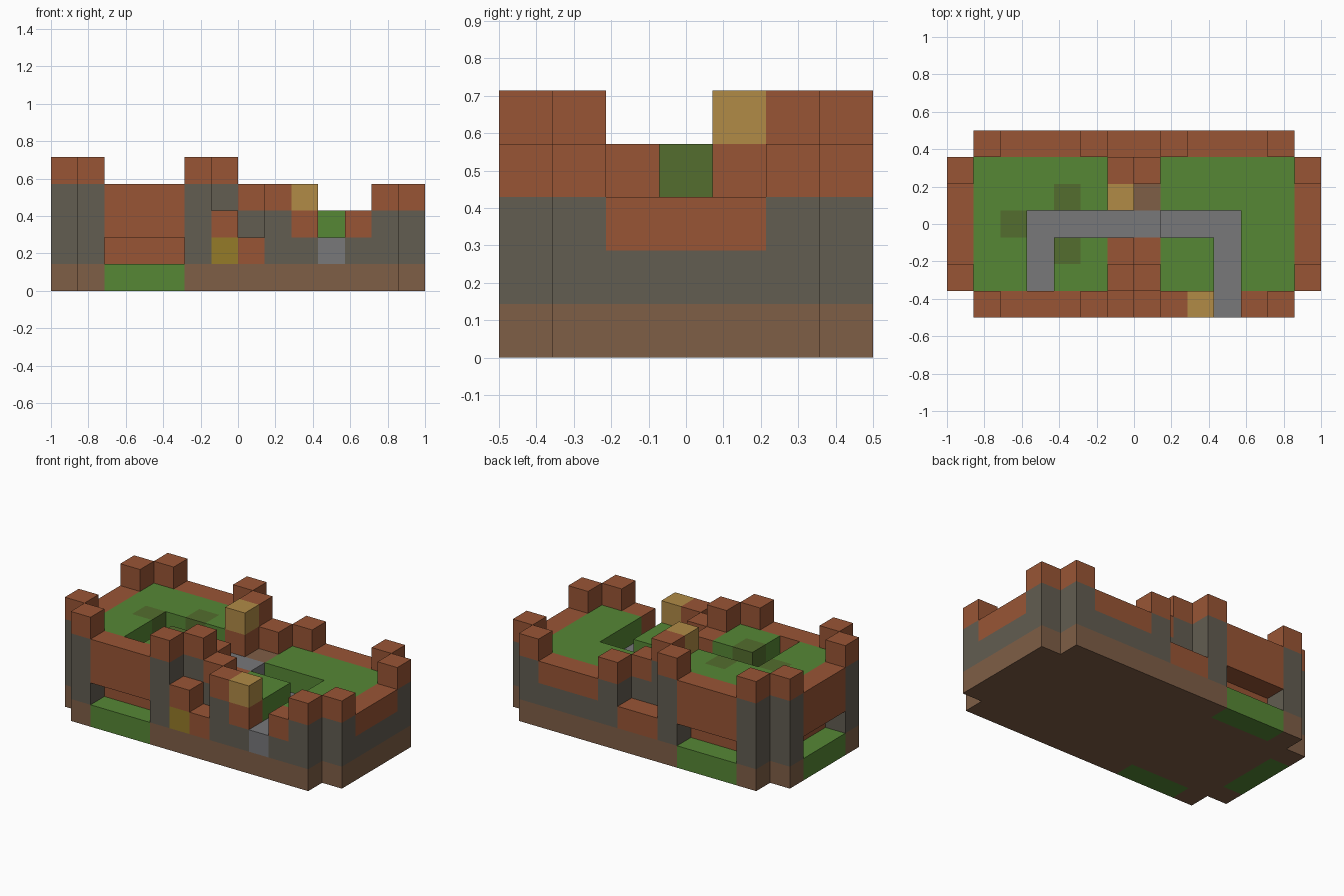
import bpy, bmesh
from mathutils import Vector

cube = bpy.data.objects.get("Cube")
if cube:
    bpy.data.objects.remove(cube)

UNIT = 1 / 7                      # edge of one block
ORIGIN = Vector((-1, -0.5, 0))


def linear(c):
    c /= 255
    return c / 12.92 if c <= 0.04045 else ((c + 0.055) / 1.055) ** 2.4


def material(name, *rgb):
    m = bpy.data.materials.new(name)
    m.use_nodes = True
    col = [linear(c) for c in rgb] + [1]
    m.diffuse_color = col
    m.node_tree.nodes["Principled BSDF"].inputs["Base Color"].default_value = col
    return m


red = material("red brick", 153, 85, 53)
green = material("grass green", 86, 135, 53)
olive = material("olive green", 83, 109, 46)
stone = material("dark stone", 98, 93, 81)
grey = material("path grey", 120, 120, 122)
brown = material("earth brown", 127, 94, 70)
gold = material("gold", 177, 139, 70)
yellow = material("dull yellow", 149, 123, 40)

PARTS = {
    "foundation": brown, "stone_walls": stone, "brick_trim": red,
    "outer_lawn": green, "upper_lawn": green, "lower_lawn": green,
    "shrub_patches": olive, "path": grey, "lamps": gold,
    "yellow_block": yellow, "earth_step": brown,
}
blocks = {}


def fill(part, xs, ys, zs):
    """Fill a box of blocks; each range is a number or (first, last)."""
    spans = [range(s, s + 1) if isinstance(s, int) else range(s[0], s[1] + 1)
             for s in (xs, ys, zs)]
    for x in spans[0]:
        for y in spans[1]:
            for z in spans[2]:
                if part:
                    blocks[x, y, z] = part
                else:
                    blocks.pop((x, y, z), None)


def tower(x, y, height):
    fill("stone_walls", x, y, (1, height - 2))
    fill("brick_trim", x, y, height - 1)


# Foundation with clipped corners
fill("foundation", (0, 13), (1, 5), 0)
fill("foundation", (1, 12), (0, 6), 0)

# Lower half: stone walls with a brick course, filled with grass
fill("stone_walls", (7, 13), (1, 5), 1)
fill("stone_walls", (7, 12), (0, 6), 1)
fill("brick_trim", 13, (2, 4), 2)
for y in (0, 6):
    fill("brick_trim", (9, 11), y, 2)
fill("lower_lawn", (8, 12), (1, 5), 2)

# Upper half: core, grass and overhanging brick walls above outer lawns
fill("brick_trim", (1, 6), (1, 5), (1, 2))
fill("upper_lawn", (1, 5), (1, 5), 3)
fill("brick_trim", 0, (2, 4), (2, 3))
fill("outer_lawn", 0, (2, 4), 0)
for y in (0, 6):
    fill("brick_trim", (2, 4), y, (2, 3))
    fill("outer_lawn", (2, 4), y, 0)

# Paired towers, front and back
for y, inner in ((0, 1), (6, 5)):
    tower(1, y, 5)
    tower(0, inner, 5)
    tower(5, y, 5)
    tower(6, inner, 5)
    tower(7, inner, 4)
    tower(8, y, 4)
    tower(12, y, 4)
    tower(13, inner, 4)
    fill("brick_trim", (6, 7), y, 1)

# Dividing wall beside the steps
fill("brick_trim", 6, (2, 4), 3)
fill("brick_trim", 7, 2, 2)
fill("earth_step", 7, 4, 2)

# Shrub patches in the upper lawn
for x, y in ((2, 3), (4, 2), (4, 4)):
    fill("shrub_patches", x, y, 3)

# Sunken path: upper run, step, lower run and gate
fill(None, (3, 6), 3, 3)
fill(None, 3, (1, 2), 3)
fill("path", (3, 7), 3, 2)
fill("path", 3, (1, 2), 2)
fill(None, (8, 10), 3, 2)
fill(None, 10, (0, 2), 2)
fill("path", (8, 10), 3, 1)
fill("path", 10, (0, 2), 1)

# Front details and lamps
fill("yellow_block", 6, 0, 1)
fill("brick_trim", 6, 0, 2)
fill("lamps", 9, 0, 3)
fill("lamps", 6, 4, 4)


def build(part, mat):
    """Mesh the exposed faces of one part."""
    bm = bmesh.new()
    for cell, owner in blocks.items():
        if owner != part:
            continue
        for axis in range(3):
            for side in (0, 1):
                near = list(cell)
                near[axis] += 2 * side - 1
                if tuple(near) in blocks:
                    continue
                corners = []
                for a, b in ((0, 0), (1, 0), (1, 1), (0, 1)):
                    p = Vector(cell)
                    p[axis] += side
                    p[(axis + 1) % 3] += a
                    p[(axis + 2) % 3] += b
                    corners.append(bm.verts.new(ORIGIN + p * UNIT))
                bm.faces.new(corners if side else corners[::-1])
    bmesh.ops.remove_doubles(bm, verts=bm.verts[:], dist=0.001)
    bmesh.ops.dissolve_limit(bm, angle_limit=0.02, verts=bm.verts[:], edges=bm.edges[:])
    mesh = bpy.data.meshes.new(part)
    bm.to_mesh(mesh)
    bm.free()
    mesh.materials.append(mat)
    bpy.context.collection.objects.link(bpy.data.objects.new(part, mesh))


for part, mat in PARTS.items():
    build(part, mat)
